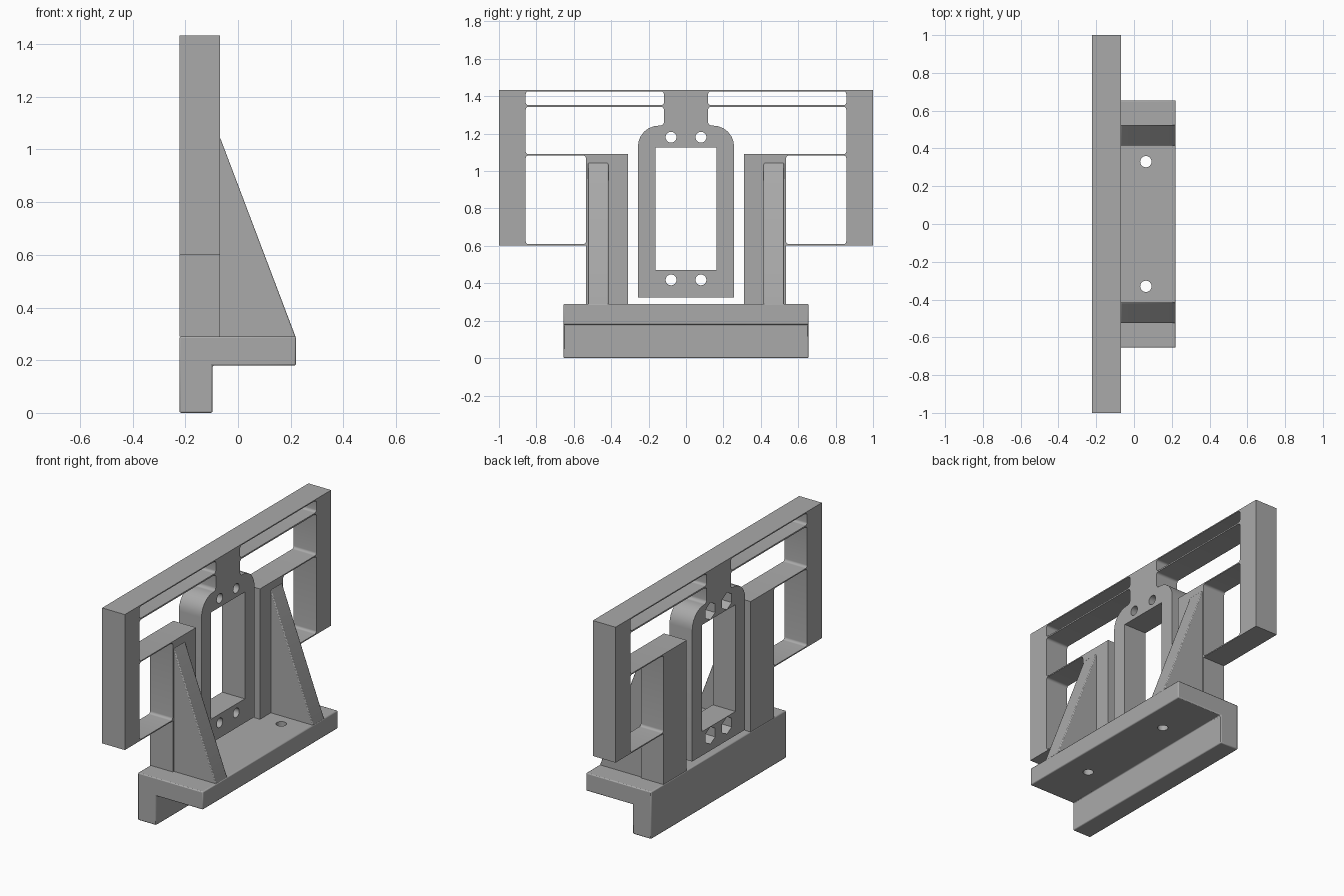
import bpy, bmesh, math
from mathutils import Matrix, Vector

cube = bpy.data.objects.get("Cube")
if cube:
    bpy.data.objects.remove(cube, do_unlink=True)

grey = bpy.data.materials.new("mid grey")
grey.use_nodes = True
COLOUR = (0.4, 0.4, 0.4, 1)
grey.diffuse_color = COLOUR
grey.node_tree.nodes["Principled BSDF"].inputs["Base Color"].default_value = COLOUR

# Local (u, v, w) to world: YZ profiles run along x, XZ profiles run along y
ALONG_X = Matrix(((0, 0, 1), (1, 0, 0), (0, 1, 0)))
ALONG_Y = Matrix(((1, 0, 0), (0, 0, -1), (0, 1, 0)))
ALONG_Z = Matrix.Identity(3)


def rounded(corners, steps=6):
    """Loop of (u, v) or (u, v, radius) corners with arcs at right angles."""
    loop = []
    for i, corner in enumerate(corners):
        c = Vector(corner[:2])
        if len(corner) == 2:
            loop.append(c)
            continue
        before = Vector(corners[i - 1][:2])
        after = Vector(corners[(i + 1) % len(corners)][:2])
        a = c + (before - c).normalized() * corner[2]
        b = c + (after - c).normalized() * corner[2]
        w = math.sqrt(0.5)
        for k in range(steps + 1):
            t = k / steps
            p, q, r = (1 - t) ** 2, 2 * w * t * (1 - t), t * t
            loop.append((a * p + c * q + b * r) / (p + q + r))
    return loop


def window(u0, u1, v0, v1, r):
    return rounded([(u0, v0, r), (u1, v0, r), (u1, v1, r), (u0, v1, r)])


def ring(u, v, radius, sides, turn=0.0):
    return [Vector((u + radius * math.cos(turn + math.tau * k / sides),
                    v + radius * math.sin(turn + math.tau * k / sides)))
            for k in range(sides)]


def flip(loop):
    return [Vector((-p.x, p.y)) for p in reversed(loop)]


def prism(name, loops, low, high, axes):
    """Extrude an outline, with any inner loops as holes, from low to high."""
    bm = bmesh.new()
    for loop in loops:
        verts = [bm.verts.new((p[0], p[1], low)) for p in loop]
        for i, v in enumerate(verts):
            bm.edges.new((verts[i - 1], v))
    bmesh.ops.triangle_fill(bm, edges=bm.edges[:], use_beauty=True, normal=(0, 0, 1))
    if len(loops) == 1:
        bmesh.ops.dissolve_limit(bm, angle_limit=0.01, verts=bm.verts[:], edges=bm.edges[:])
    out = bmesh.ops.extrude_face_region(bm, geom=bm.faces[:])["geom"]
    bmesh.ops.translate(bm, vec=(0, 0, high - low),
                        verts=[g for g in out if isinstance(g, bmesh.types.BMVert)])
    bmesh.ops.transform(bm, matrix=axes.to_4x4(), verts=bm.verts[:])
    bmesh.ops.recalc_face_normals(bm, faces=bm.faces[:])
    mesh = bpy.data.meshes.new(name)
    bm.to_mesh(mesh)
    bm.free()
    mesh.materials.append(grey)
    obj = bpy.data.objects.new(name, mesh)
    bpy.context.collection.objects.link(obj)
    return obj


def soften(obj, width):
    mod = obj.modifiers.new("soft edges", 'BEVEL')
    mod.width, mod.segments = width, 2
    mod.limit_method, mod.angle_limit = 'ANGLE', math.radians(40)


def cut(obj, cutter):
    cutter.hide_render = True
    cutter.hide_set(True)
    cutter.display_type = 'WIRE'
    mod = obj.modifiers.new("cut", 'BOOLEAN')
    mod.operation, mod.solver, mod.object = 'DIFFERENCE', 'EXACT', cutter


def shade(obj):
    bpy.ops.object.select_all(action='DESELECT')
    obj.select_set(True)
    bpy.context.view_layer.objects.active = obj
    bpy.ops.object.shade_smooth_by_angle(angle=math.radians(30))


BACK, FACE, FRONT = -0.222, -0.068, 0.22
TOP, BASE_TOP, SHELF = 1.433, 0.29, 0.18

# Flexure plate: uprights, outer columns, thin beams and hanging centre frame
half = rounded([
    (1.0, TOP), (1.0, 0.602), (0.535, 0.602), (0.535, BASE_TOP),
    (0.31, BASE_TOP), (0.31, 1.09), (0.857, 1.09, 0.015), (0.857, 1.343, 0.015),
    (0.118, 1.343, 0.015), (0.118, 1.243, 0.02), (0.257, 1.243, 0.112),
    (0.257, 0.325)])
upper = window(0.118, 0.857, 1.352, 1.426, 0.015)
lower = window(0.535, 0.857, 0.609, 1.083, 0.015)
frame_opening = [Vector(p) for p in ((-0.163, 0.472), (0.163, 0.472),
                                     (0.163, 1.127), (-0.163, 1.127))]
screws = [(y, z) for y in (-0.08, 0.08) for z in (0.418, 1.181)]
loops = [half + flip(half), upper, flip(upper), lower, flip(lower), frame_opening]
loops += [ring(y, z, 0.029, 24) for y, z in screws]
plate = prism("flexure_plate", loops, BACK, FACE, ALONG_X)

# Hexagonal nut pockets in the back of the centre frame
for i, (y, z) in enumerate(screws):
    cut(plate, prism(f"nut_pocket_cutter_{i + 1}", [ring(y, z, 0.053, 6, math.pi / 6)],
                     BACK - 0.05, BACK + 0.075, ALONG_X))
shade(plate)

# Base shelf with a hanging lip along the back
base = prism("base_bracket", [[(BACK, 0), (-0.097, 0), (-0.097, SHELF), (FRONT, SHELF),
                               (FRONT, BASE_TOP), (BACK, BASE_TOP)]],
             -0.655, 0.655, ALONG_Y)
soften(base, 0.006)
for side, y in (("right", -0.33), ("left", 0.33)):
    cut(base, prism(f"mounting_hole_cutter_{side}", [ring(0.063, y, 0.03, 24)],
                    0.1, 0.4, ALONG_Z))
shade(base)

# Triangular gussets bracing the uprights
for side, y in (("front", -0.47), ("rear", 0.47)):
    gusset = prism(f"{side}_gusset", [[(FACE - 0.012, 1.045), (FACE, 1.045), (FRONT - 0.002, BASE_TOP),
                                       (FRONT - 0.002, 0.275), (FACE - 0.012, 0.275)]],
                   y - 0.055, y + 0.055, ALONG_Y)
    soften(gusset, 0.005)
    shade(gusset)
